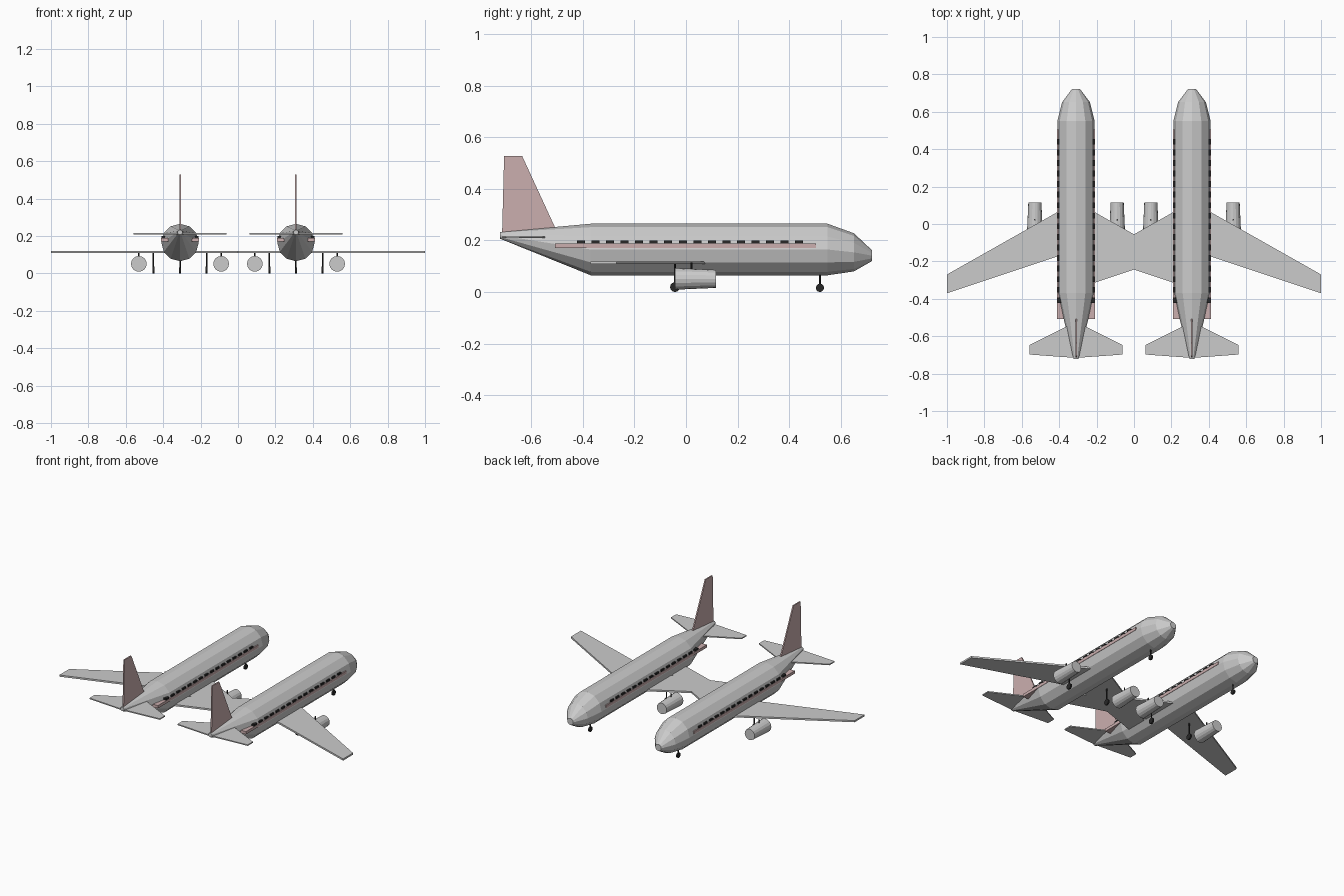
import bpy, bmesh, math
from mathutils import Vector

cube = bpy.data.objects.get("Cube")
if cube:
    bpy.data.objects.remove(cube, do_unlink=True)


def material(name, color):
    m = bpy.data.materials.new(name)
    m.use_nodes = True
    m.diffuse_color = (*color, 1)
    m.node_tree.nodes["Principled BSDF"].inputs["Base Color"].default_value = (*color, 1)
    return m


GREY = material("light grey", (0.6, 0.6, 0.6))
PINK = material("pale pink", (0.6, 0.43, 0.43))
BLACK = material("black", (0.02, 0.02, 0.02))


def finish(name, bm, mat, x):
    bmesh.ops.recalc_face_normals(bm, faces=bm.faces)
    mesh = bpy.data.meshes.new(name)
    bm.to_mesh(mesh)
    bm.free()
    mesh.materials.append(mat)
    ob = bpy.data.objects.new(name, mesh)
    ob.location.x = x
    bpy.context.collection.objects.link(ob)
    return ob


def add_loft(bm, rings):
    """Skin a list of point rings and cap both ends."""
    loops = [[bm.verts.new(p) for p in ring] for ring in rings]
    n = len(loops[0])
    for a, b in zip(loops, loops[1:]):
        for i in range(n):
            j = (i + 1) % n
            bm.faces.new((a[i], a[j], b[j], b[i]))
    bm.faces.new(loops[0])
    bm.faces.new(loops[-1])


def circle_y(x, y, z, r, n):
    """Ring of points around the y axis, with a point at the top."""
    return [(x + r * math.sin(i * math.tau / n), y, z + r * math.cos(i * math.tau / n))
            for i in range(n)]


def add_box(bm, lo, hi):
    (x0, y0, z0), (x1, y1, z1) = lo, hi
    add_loft(bm, [[(x0, y0, z), (x1, y0, z), (x1, y1, z), (x0, y1, z)] for z in (z0, z1)])


def add_wing(bm, outline, z0, z1):
    """Flat surface from a half outline mirrored across x = 0."""
    points = outline + [(-x, y) for x, y in reversed(outline)]
    points = list(dict.fromkeys(points))
    add_loft(bm, [[(x, y, z) for x, y in points] for z in (z0, z1)])


def add_wheel(bm, x, y, r, width):
    rings = []
    for side in (-1, 1):
        rings.append([(x + side * width / 2,
                       y + r * math.cos(i * math.tau / 12),
                       r + r * math.sin(i * math.tau / 12)) for i in range(12)])
    add_loft(bm, rings)


def add_strut(bm, x, y, z0, z1, r):
    add_loft(bm, [[(x + r * math.cos(i * math.tau / 8), y + r * math.sin(i * math.tau / 8), z)
                   for i in range(8)] for z in (z0, z1)])


def build_plane(side, x):
    # Fuselage: station, centre height, radius
    stations = [(-0.722, 0.22, 0.013), (-0.37, 0.165, 0.1), (0.55, 0.165, 0.1),
                (0.652, 0.154, 0.074), (0.722, 0.141, 0.021)]
    bm = bmesh.new()
    add_loft(bm, [circle_y(0, y, z, r, 12) for y, z, r in stations])
    finish(side + "_fuselage", bm, GREY, x)

    # Swept main wing, reaching into the neighbouring fuselage
    bm = bmesh.new()
    add_wing(bm, [(0, 0.12), (0.69, -0.27), (0.69, -0.37), (0, -0.14)], 0.108, 0.119)
    finish(side + "_main_wing", bm, GREY, x)

    # Tailplane
    bm = bmesh.new()
    add_wing(bm, [(0, -0.522), (0.248, -0.647), (0.248, -0.698), (0, -0.716)], 0.209, 0.216)
    finish(side + "_tailplane", bm, GREY, x)

    # Tail fin
    fin = [(-0.714, 0.22), (-0.706, 0.528), (-0.636, 0.528), (-0.508, 0.25), (-0.508, 0.23)]
    bm = bmesh.new()
    add_loft(bm, [[(t, y, z) for y, z in fin] for t in (-0.004, 0.004)])
    finish(side + "_tail_fin", bm, PINK, x)

    # Stripe running the length of the cabin, clear of the tail cone
    bm = bmesh.new()
    add_box(bm, (-0.101, -0.508, 0.17), (0.101, 0.505, 0.188))
    finish(side + "_stripe", bm, PINK, x)

    # Row of cabin windows
    bm = bmesh.new()
    for i in range(16):
        y = -0.408 + i * 0.0565
        add_box(bm, (-0.1, y - 0.0155, 0.188), (0.1, y + 0.0155, 0.199))
    finish(side + "_windows", bm, BLACK, x)

    # Engines and their pylons
    for name, s in (("left", 1), ("right", -1)):
        bm = bmesh.new()
        add_loft(bm, [circle_y(s * 0.22, -0.042, 0.051, 0.042, 16),
                      circle_y(s * 0.22, 0.116, 0.051, 0.035, 16)])
        finish(f"{side}_plane_{name}_engine", bm, GREY, x)
        bm = bmesh.new()
        add_strut(bm, s * 0.22, 0.022, 0.07, 0.114, 0.004)
        finish(f"{side}_plane_{name}_pylon", bm, BLACK, x)

    # Landing gear: nose leg and two main legs
    for name, gx, gy, r, top in (("nose", 0, 0.52, 0.016, 0.075),
                                 ("left", 0.142, -0.043, 0.019, 0.112),
                                 ("right", -0.142, -0.043, 0.019, 0.112)):
        bm = bmesh.new()
        add_wheel(bm, gx, gy, r, 0.01)
        add_strut(bm, gx, gy, r, top, 0.004)
        finish(f"{side}_plane_{name}_gear", bm, BLACK, x)


for side, x in (("left", 0.31), ("right", -0.31)):
    build_plane(side, x)
